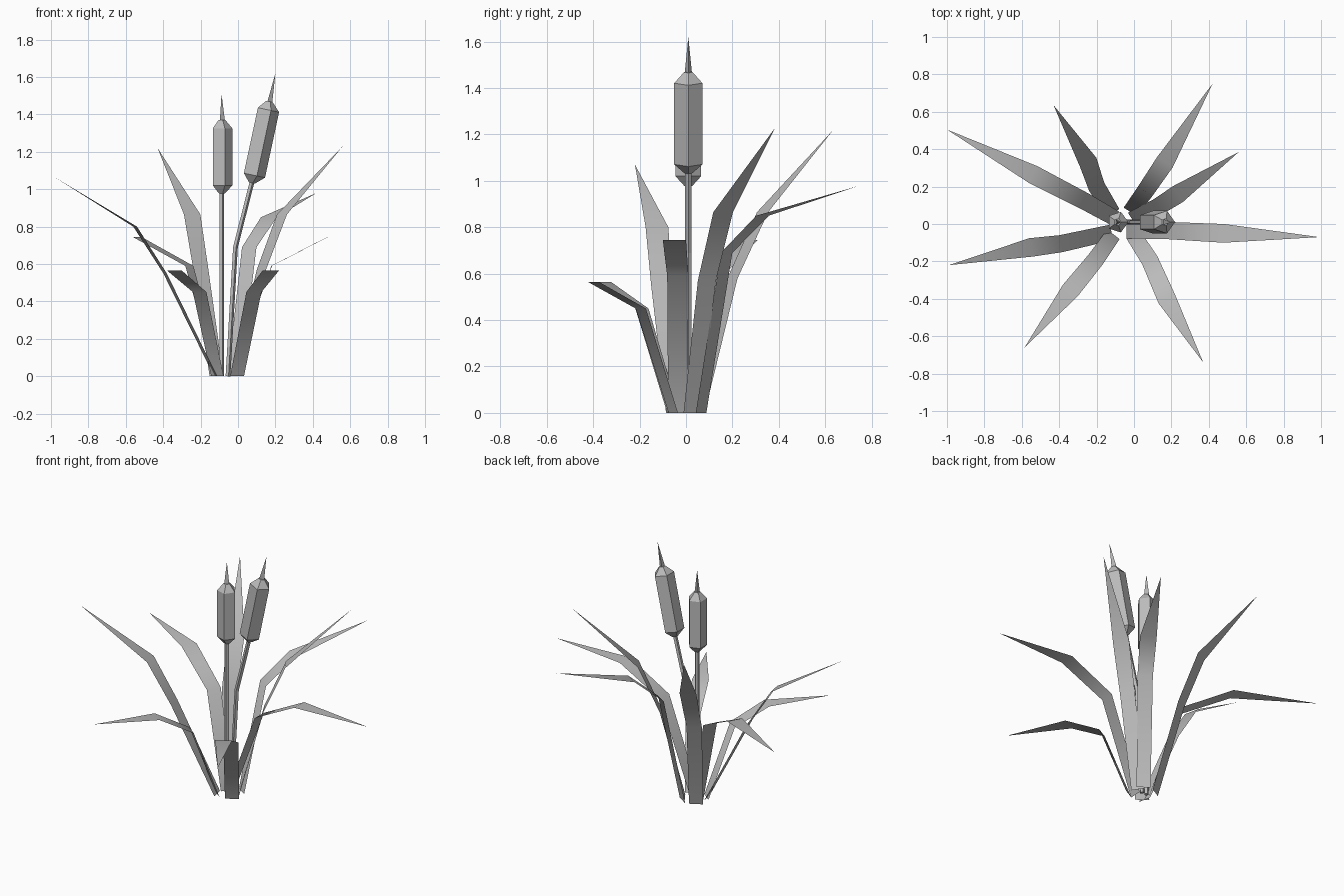
import bpy, bmesh, math
from mathutils import Vector

cube = bpy.data.objects.get("Cube")
if cube:
    bpy.data.objects.remove(cube)

grey = bpy.data.materials.new("plain_grey")
grey.use_nodes = True
COLOUR = (0.5, 0.5, 0.5, 1)
grey.diffuse_color = COLOUR
grey.node_tree.nodes["Principled BSDF"].inputs["Base Color"].default_value = COLOUR


def make_object(name, bm, smooth):
    mesh = bpy.data.meshes.new(name)
    bm.to_mesh(mesh)
    bm.free()
    mesh.materials.append(grey)
    for poly in mesh.polygons:
        poly.use_smooth = smooth
    obj = bpy.data.objects.new(name, mesh)
    bpy.context.collection.objects.link(obj)
    return obj


def leaf(name, *path):
    """Flat blade: three cross-sections of constant width, then a point."""
    bm = bmesh.new()
    pts = [Vector(p) for p in path]
    along = pts[-1] - pts[0]
    side = Vector((-along.y, along.x, 0)).normalized()
    rows = []
    for p, half in zip(pts, (0.042, 0.046, 0.05)):
        rows.append([bm.verts.new(p + side * half), bm.verts.new(p - side * half)])
    for a, b in zip(rows, rows[1:]):
        bm.faces.new((a[0], a[1], b[1], b[0]))
    bm.faces.new((rows[-1][0], rows[-1][1], bm.verts.new(pts[-1])))
    return make_object(name, bm, True)


def tube(name, rings, sides):
    """Faceted tube through (centre, radius) rings, tilted along its path."""
    bm = bmesh.new()
    loops = []
    for i, (centre, radius) in enumerate(rings):
        ahead = Vector(rings[min(i + 1, len(rings) - 1)][0])
        behind = Vector(rings[max(i - 1, 0)][0])
        axis = (ahead - behind).normalized()
        v = axis.cross(Vector((1, 0, 0))).normalized()
        u = v.cross(axis)
        loops.append([bm.verts.new(Vector(centre) + radius * (
            u * math.cos(math.tau * k / sides) + v * math.sin(math.tau * k / sides)))
            for k in range(sides)])
    for a, b in zip(loops, loops[1:]):
        for k in range(sides):
            n = (k + 1) % sides
            bm.faces.new((a[k], a[n], b[n], b[k]))
    bm.faces.new(loops[0])
    bm.faces.new(loops[-1])
    bmesh.ops.remove_doubles(bm, verts=bm.verts, dist=0.0001)
    bmesh.ops.recalc_face_normals(bm, faces=bm.faces)
    return make_object(name, bm, False)


def cattail(prefix, stem, low, high, tip, radius):
    """Stem, seed head with tapered ends and a three-sided spike."""
    low, high, tip = Vector(low), Vector(high), Vector(tip)
    axis = (high - low).normalized()
    under, over = low - axis * 0.042, high + axis * 0.045
    tube(prefix + "_stem", [(p, 0.014) for p in stem] + [(under + axis * 0.02, 0.014)], 5)
    tube(prefix + "_seed_head", [(under, 0.018), (low, radius), (high, radius), (over, 0.02)], 5)
    tube(prefix + "_spike", [(over - axis * 0.005, 0.018), (tip, 0)], 3)


# Cattails
cattail("straight", [(-0.088, 0.01, 0)], (-0.088, 0.01, 1.02), (-0.088, 0.01, 1.325),
        (-0.088, 0.01, 1.51), 0.058)
cattail("leaning", [(-0.055, 0.01, 0), (-0.015, 0.01, 0.69)], (0.082, 0.01, 1.075),
        (0.157, 0.01, 1.425), (0.2, 0.01, 1.62), 0.064)

# Tall upright leaves
leaf("back_left_tall_leaf", (-0.01, 0.025, 0), (0.125, 0.09, 0.57), (0.235, 0.16, 0.865), (0.56, 0.385, 1.23))
leaf("back_right_tall_leaf", (-0.115, 0.06, 0), (-0.2, 0.2, 0.58), (-0.245, 0.33, 0.865), (-0.43, 0.635, 1.22))
leaf("right_tall_leaf", (-0.12, -0.045, 0), (-0.39, -0.105, 0.55), (-0.55, -0.125, 0.8), (-0.99, -0.22, 1.07))
leaf("back_leaf", (-0.02, 0.065, 0), (0.06, 0.175, 0.69), (0.165, 0.33, 0.85), (0.42, 0.75, 0.98))

# Low leaves with level tips
leaf("left_low_leaf", (-0.04, -0.035, 0), (0.18, -0.035, 0.59), (0.48, -0.05, 0.745), (0.99, -0.07, 0.745))
leaf("right_low_leaf", (-0.1, 0.03, 0), (-0.26, 0.12, 0.59), (-0.54, 0.265, 0.745), (-1.0, 0.505, 0.745))
leaf("front_left_low_leaf", (-0.005, -0.055, 0), (0.085, -0.195, 0.45), (0.175, -0.4, 0.565), (0.37, -0.74, 0.565))
leaf("front_right_low_leaf", (-0.11, -0.055, 0), (-0.205, -0.19, 0.45), (-0.34, -0.355, 0.565), (-0.585, -0.66, 0.565))
